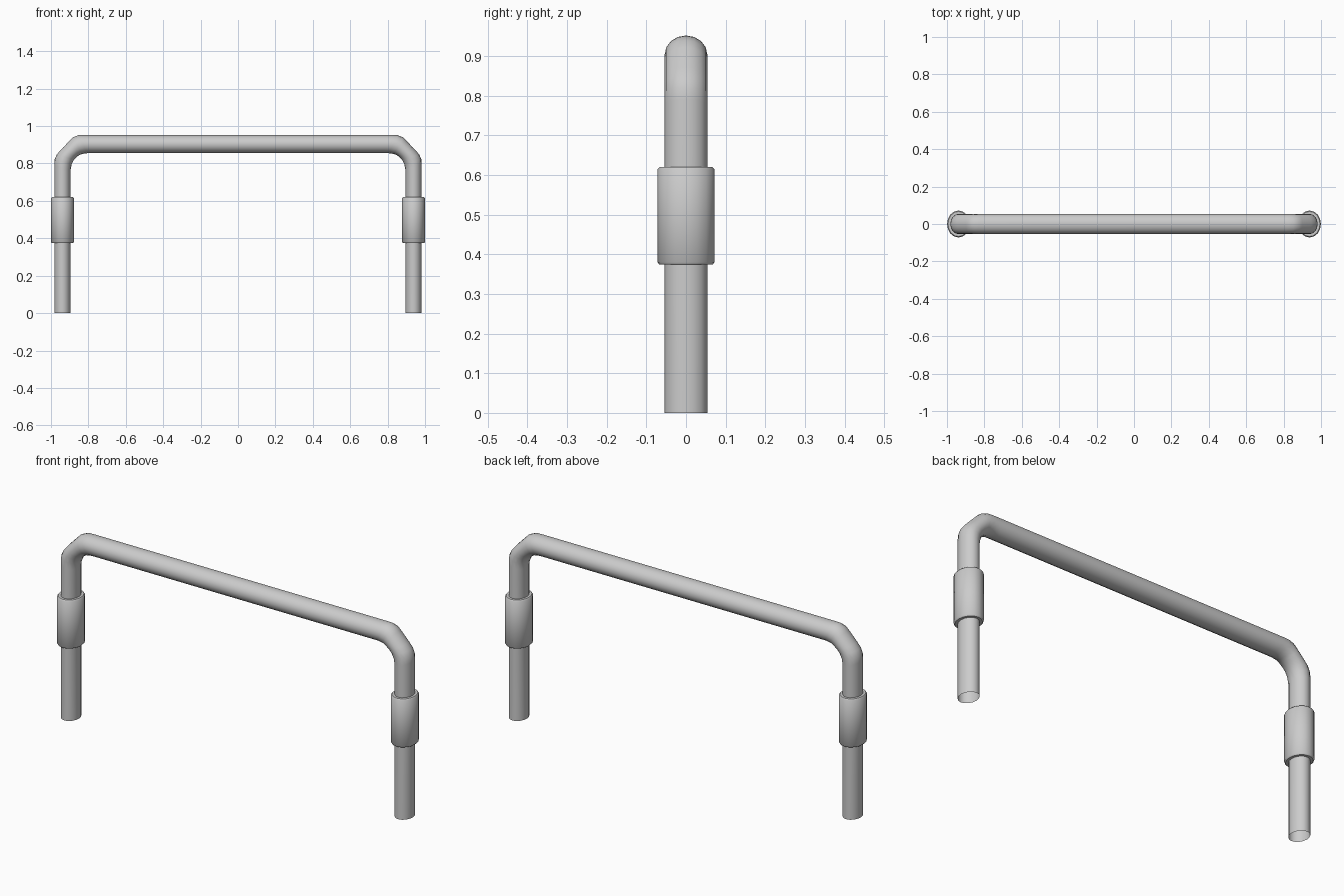
import bpy, bmesh
from math import cos, sin, pi
from mathutils import Vector

if "Cube" in bpy.data.objects:
    bpy.data.objects.remove(bpy.data.objects["Cube"])

SIDES = 16


def loft(name, sections, closed_loop=False):
    """Skin elliptical rings. Section: outer (x, z), inner (x, z), y radius."""
    bm = bmesh.new()
    rings = []
    for outer, inner, ry in sections:
        o, i = Vector((outer[0], 0, outer[1])), Vector((inner[0], 0, inner[1]))
        mid, half = (o + i) / 2, (o - i) / 2
        rings.append([bm.verts.new(mid + half * cos(2 * pi * k / SIDES)
                                   + Vector((0, ry * sin(2 * pi * k / SIDES), 0)))
                      for k in range(SIDES)])
    for a, b in zip(rings, rings[1:]):
        for k in range(SIDES):
            n = (k + 1) % SIDES
            bm.faces.new((a[k], a[n], b[n], b[k]))
    bmesh.ops.recalc_face_normals(bm, faces=bm.faces)
    me = bpy.data.meshes.new(name)
    bm.to_mesh(me)
    bm.free()
    ob = bpy.data.objects.new(name, me)
    bpy.context.collection.objects.link(ob)
    bpy.ops.object.select_all(action='DESELECT')
    ob.select_set(True)
    bpy.context.view_layer.objects.active = ob
    bpy.ops.object.shade_smooth_by_angle(angle=0.7)
    return ob


# Bent rail: one half (open foot, leg, elbow, half of top bar)
R = 0.054
half = [
    ((-0.982, 0.0), (-0.895, 0.0)),
    ((-0.982, 0.79), (-0.895, 0.765)),
    ((-0.981, 0.82), (-0.889, 0.797)),
    ((-0.969, 0.848), (-0.877, 0.820)),
    ((-0.948, 0.872), (-0.864, 0.834)),
    ((-0.900, 0.922), (-0.850, 0.844)),
    ((-0.882, 0.940), (-0.834, 0.851)),
    ((-0.855, 0.951), (-0.805, 0.855)),
    ((-0.825, 0.952), (-0.785, 0.855)),
]
flip = [((-o[0], o[1]), (-i[0], i[1])) for o, i in reversed(half)]
loft("handrail", [(o, i, R) for o, i in half + flip])

# Sleeve grips on both legs, with a small rounded rim and closed ends
for side, label in ((-1, "left"), (1, "right")):
    profile = [(0.042, 0.052, 0.374), (0.056, 0.067, 0.374), (0.061, 0.072, 0.380),
               (0.061, 0.072, 0.614), (0.056, 0.067, 0.620), (0.042, 0.052, 0.620)]
    c = side * 0.9385
    loft(label + "_sleeve",
         [((c + side * rx, z), (c - side * rx, z), ry) for rx, ry, z in profile])
